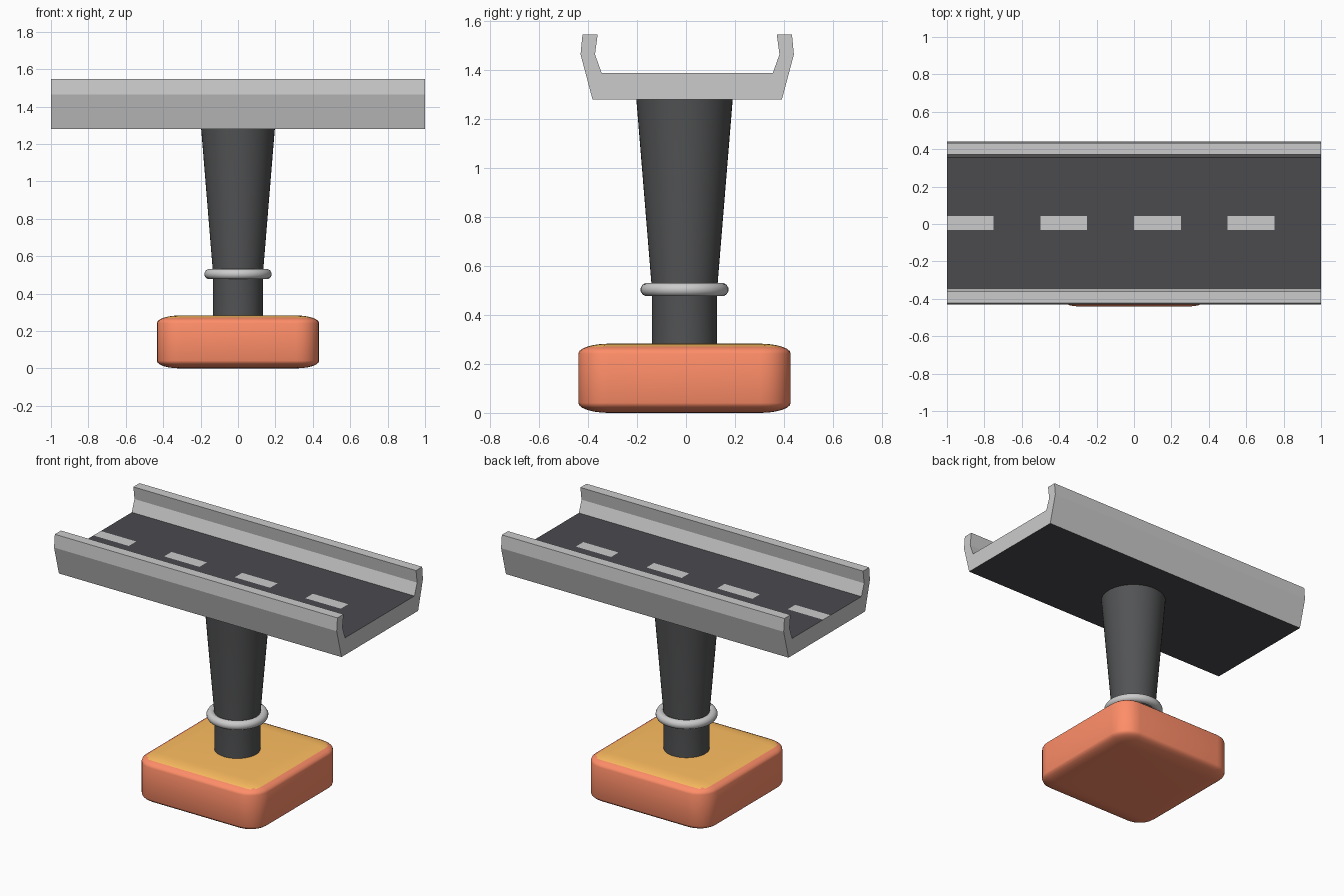
import bpy, bmesh
from math import cos, sin, pi, radians

if "Cube" in bpy.data.objects:
    bpy.data.objects.remove(bpy.data.objects["Cube"])


def material(name, rgb):
    m = bpy.data.materials.new(name)
    m.diffuse_color = (*rgb, 1)
    m.use_nodes = True
    m.node_tree.nodes["Principled BSDF"].inputs["Base Color"].default_value = m.diffuse_color
    return m


coral = material("coral", (1.0, 0.27, 0.14))
amber = material("amber", (1.0, 0.52, 0.12))
asphalt = material("asphalt", (0.07, 0.07, 0.078))
grey = material("grey", (0.8, 0.8, 0.8))
charcoal = material("charcoal", (0.085, 0.087, 0.09))


def finish(bm, name, mats, smooth_angle=None):
    bmesh.ops.recalc_face_normals(bm, faces=bm.faces)
    me = bpy.data.meshes.new(name)
    bm.to_mesh(me)
    bm.free()
    for m in mats:
        me.materials.append(m)
    ob = bpy.data.objects.new(name, me)
    bpy.context.collection.objects.link(ob)
    if smooth_angle:
        bpy.ops.object.select_all(action='DESELECT')
        ob.select_set(True)
        bpy.context.view_layer.objects.active = ob
        bpy.ops.object.shade_smooth_by_angle(angle=radians(smooth_angle))
    return ob


def lathe(name, profile, y, mat, closed=False, sides=48):
    """Revolve (radius, z) points round a vertical axis."""
    bm = bmesh.new()
    rings = [[bm.verts.new((r * cos(2 * pi * i / sides), y + r * sin(2 * pi * i / sides), z))
              for i in range(sides)] for r, z in profile]
    pairs = list(zip(rings, rings[1:]))
    if closed:
        pairs.append((rings[-1], rings[0]))
    else:
        bm.faces.new(rings[0])
        bm.faces.new(rings[-1])
    for a, b in pairs:
        for i in range(sides):
            j = (i + 1) % sides
            bm.faces.new((a[i], a[j], b[j], b[i]))
    return finish(bm, name, [mat], 40)


AXIS_Y = -0.006

# Rounded base: evenly bevelled cube squashed in height, amber on top
SIZE, HEIGHT = 0.868, 0.283
bm = bmesh.new()
bmesh.ops.create_cube(bm, size=SIZE)
bmesh.ops.bevel(bm, geom=bm.edges[:], offset=0.125, segments=6, profile=0.5, affect='EDGES')
for v in bm.verts:
    v.co.z = (v.co.z / SIZE + 0.5) * HEIGHT
    v.co.y += AXIS_Y
for f in bm.faces:
    f.material_index = int(f.calc_center_median().z > HEIGHT - 0.013)
finish(bm, "base", [coral, amber], 40)

# Column: straight foot, then widening towards the deck
lathe("column", [(0.133, 0.26), (0.133, 0.5), (0.197, 1.282)], AXIS_Y, charcoal)

# Collar round the column
collar = [(0.152 + 0.028 * cos(pi * (k + 0.5) / 6), 0.504 + 0.028 * sin(pi * (k + 0.5) / 6))
          for k in range(12)]
lathe("collar", collar, AXIS_Y, grey, closed=True)

# Deck: trough section swept along x in quarter-unit bays
CENTRE_Y = 0.005
half = [(0.387, 1.281), (0.436, 1.465), (0.428, 1.547), (0.366, 1.547),
        (0.377, 1.465), (0.350, 1.39), (0.0375, 1.39)]
section = half + [(-y, z) for y, z in reversed(half)]
n = len(section)
bm = bmesh.new()
loops = [[bm.verts.new((-1 + 0.25 * i, y + CENTRE_Y, z)) for y, z in section] for i in range(9)]
bm.faces.new(loops[0])
bm.faces.new(loops[-1])
for bay, (a, b) in enumerate(zip(loops, loops[1:])):
    for k in range(n):
        j = (k + 1) % n
        f = bm.faces.new((a[k], a[j], b[j], b[k]))
        # dark road and underside, with every other centre panel left as a dash
        gap = k == 6 and bay % 2 == 1
        f.material_index = int(k in (5, 7, n - 1) or gap)
finish(bm, "road_deck", [grey, asphalt])
